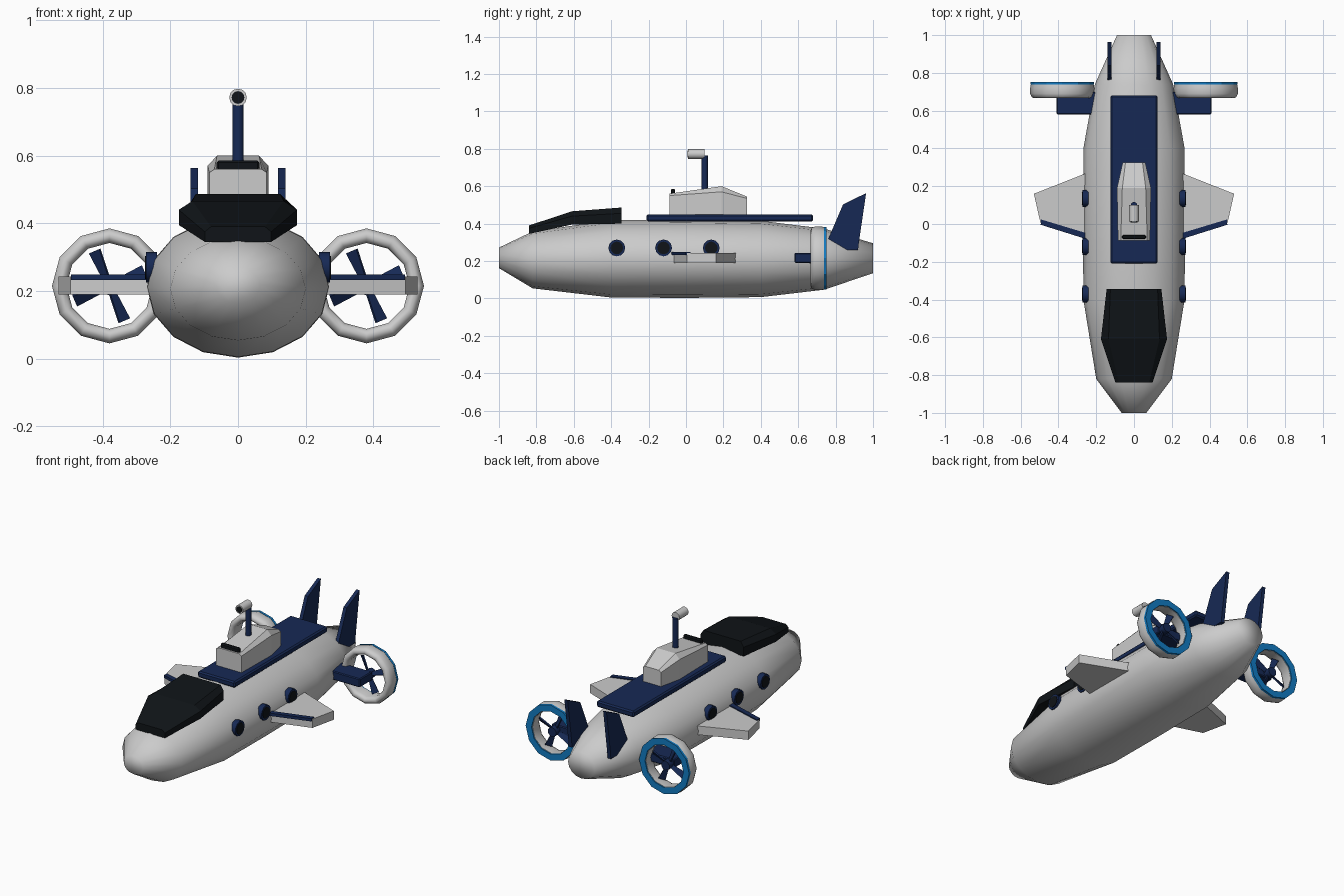
import bpy, bmesh
from math import sin, cos, pi, radians
from mathutils import Vector

if "Cube" in bpy.data.objects:
    bpy.data.objects.remove(bpy.data.objects["Cube"])


def material(name, rgb):
    m = bpy.data.materials.new(name)
    m.diffuse_color = (*rgb, 1)
    m.use_nodes = True
    m.node_tree.nodes["Principled BSDF"].inputs["Base Color"].default_value = m.diffuse_color
    return m


NAVY = material("navy", (0.008, 0.022, 0.09))
BLACK = material("black", (0.005, 0.007, 0.009))
BLUE = material("bright_blue", (0.006, 0.2, 0.55))


def loft(name, rings, mat=None, smooth=None, closed=False, bevel=0):
    """Skin equal-length rings of points; cap the ends unless closed on itself."""
    bm = bmesh.new()
    vr = [[bm.verts.new(p) for p in r] for r in rings]
    n = len(vr[0])
    for i in range(len(vr) if closed else len(vr) - 1):
        a, b = vr[i], vr[(i + 1) % len(vr)]
        for j in range(n):
            k = (j + 1) % n
            bm.faces.new((a[j], a[k], b[k], b[j]))
    if not closed:
        bm.faces.new(vr[0])
        bm.faces.new(vr[-1])
    bmesh.ops.recalc_face_normals(bm, faces=bm.faces)
    me = bpy.data.meshes.new(name)
    bm.to_mesh(me)
    bm.free()
    ob = bpy.data.objects.new(name, me)
    bpy.context.collection.objects.link(ob)
    if mat:
        me.materials.append(mat)
    if bevel:
        mod = ob.modifiers.new("bevel", "BEVEL")
        mod.width, mod.segments = bevel, 1
    if smooth:
        bpy.ops.object.select_all(action="DESELECT")
        ob.select_set(True)
        bpy.context.view_layer.objects.active = ob
        bpy.ops.object.shade_smooth_by_angle(angle=radians(smooth))
    return ob


def ring(axis, c, r, n, r2=None):
    """Ellipse of n points around the given axis, with a vertex at the top."""
    r2 = r if r2 is None else r2
    pts = []
    for i in range(n):
        u, v = r * sin(2 * pi * i / n), r2 * cos(2 * pi * i / n)
        off = {"x": (0, u, v), "y": (u, 0, v), "z": (u, v, 0)}[axis]
        pts.append(Vector(c) + Vector(off))
    return pts


def cylinder(name, axis, a, b, r, n, mat=None):
    return loft(name, [ring(axis, a, r, n), ring(axis, b, r, n)], mat, 40)


def box(name, x, y, z, mat=None, bevel=0):
    return loft(name, [[(x[0], y[0], h), (x[1], y[0], h), (x[1], y[1], h), (x[0], y[1], h)]
                       for h in z], mat, bevel=bevel)


def house(y, wb, zb, ws, zs, wt, zt):
    """Six-point cross-section: base, shoulder and roof half widths with heights."""
    return [(-wb, y, zb), (wb, y, zb), (ws, y, zs), (wt, y, zt), (-wt, y, zt), (-ws, y, zs)]


# Hull: y, half width, centre height, half height
hull = [(-1, .065, .217, .055), (-.82, .2, .206, .152), (-.4, .268, .212, .207),
        (0, .27, .212, .209), (.4, .268, .211, .204), (.74, .207, .21, .163),
        (1, .09, .215, .08)]
loft("hull", [ring("y", (0, y, zc), w, 16, h) for y, w, zc, h in hull], None, 75)

# Cockpit canopy
loft("canopy", [house(-.84, .098, .345, .098, .375, .08, .39),
                house(-.61, .175, .395, .175, .44, .135, .466),
                house(-.345, .145, .40, .145, .455, .125, .486)], BLACK)

# Deck and conning tower
box("deck", (-.125, .125), (-.21, .68), (.412, .45), NAVY, .008)
loft("conning_tower", [house(-.088, .085, .44, .085, .55, .07, .56),
                       house(.19, .09, .44, .09, .57, .062, .6),
                       house(.325, .06, .44, .06, .535, .045, .545)])
box("tower_windshield", (-.063, .063), (-.08, -.058), (.555, .586), BLACK, .006)

# Periscope
cylinder("periscope_mast", "z", (0, .1, .57), (0, .1, .765), .017, 10, NAVY)
cylinder("periscope_head", "y", (0, .012, .772), (0, .1, .772), .026, 12)
cylinder("periscope_lens", "y", (0, .009, .772), (0, .03, .772), .019, 12, BLACK)

for s, side in ((1, "right"), (-1, "left")):
    # Portholes
    for i, y in enumerate((-.37, -.12, .135)):
        cylinder(f"porthole_rim_{side}_{i}", "x", (s * .24, y, .27), (s * .272, y, .27), .045, 12, NAVY)
        cylinder(f"porthole_glass_{side}_{i}", "x", (s * .24, y, .27), (s * .275, y, .27), .034, 12, BLACK)

    # Side wing with coloured leading strip
    plan = [(.2, -.085), (.495, .005), (.53, .16), (.2, .29)]
    loft(f"wing_{side}", [[(s * x, y, z) for x, y in plan] for z in (.19, .243)])
    strip = [(.22, -.09), (.494, -.004), (.492, .024), (.22, -.058)]
    loft(f"wing_strip_{side}", [[(s * x, y, z) for x, y in strip] for z in (.232, .249)], NAVY)

    # Tail fin
    fin = [(.755, .305), (.84, .503), (.963, .563), (.925, .305), (.92, .26), (.79, .26)]
    loft(f"tail_fin_{side}", [[(s * x, y, z) for y, z in fin] for x in (.119, .141)], NAVY)

    # Thruster pylon, duct, rear ring
    cx, cz = s * .38, .215
    box(f"thruster_pylon_{side}", (s * .15, s * .41), (.58, .7), (.19, .243), NAVY, .005)
    duct = [(.165, .745), (.17, .72), (.17, .69), (.162, .672), (.148, .666),
            (.134, .672), (.127, .69), (.127, .745)]
    loft(f"thruster_duct_{side}", [ring("y", (cx, y, cz), r, 12) for r, y in duct],
         None, 50, closed=True)
    glow = [(.168, .738), (.168, .752), (.129, .752), (.129, .738)]
    loft(f"thruster_ring_{side}", [ring("y", (cx, y, cz), r, 12) for r, y in glow],
         BLUE, closed=True)

    # Propeller: hub and four pitched blades
    cylinder(f"propeller_hub_{side}", "y", (cx, .66, cz), (cx, .74, cz), .028, 10, NAVY)
    for k in range(4):
        a = radians(23 + 90 * k)
        d, t, up = Vector((cos(a), 0, sin(a))), Vector((-sin(a), 0, cos(a))), Vector((0, 1, 0))
        chord, thick = t * cos(.6) + up * sin(.6), up * cos(.6) - t * sin(.6)
        rings = []
        for r, w in ((.015, .01), (.112, .02)):
            c = Vector((cx, .71, cz)) + d * r
            rings.append([c + chord * w * p + thick * .004 * q
                          for p, q in ((-1, -1), (1, -1), (1, 1), (-1, 1))])
        loft(f"propeller_blade_{side}_{k}", rings, NAVY)
